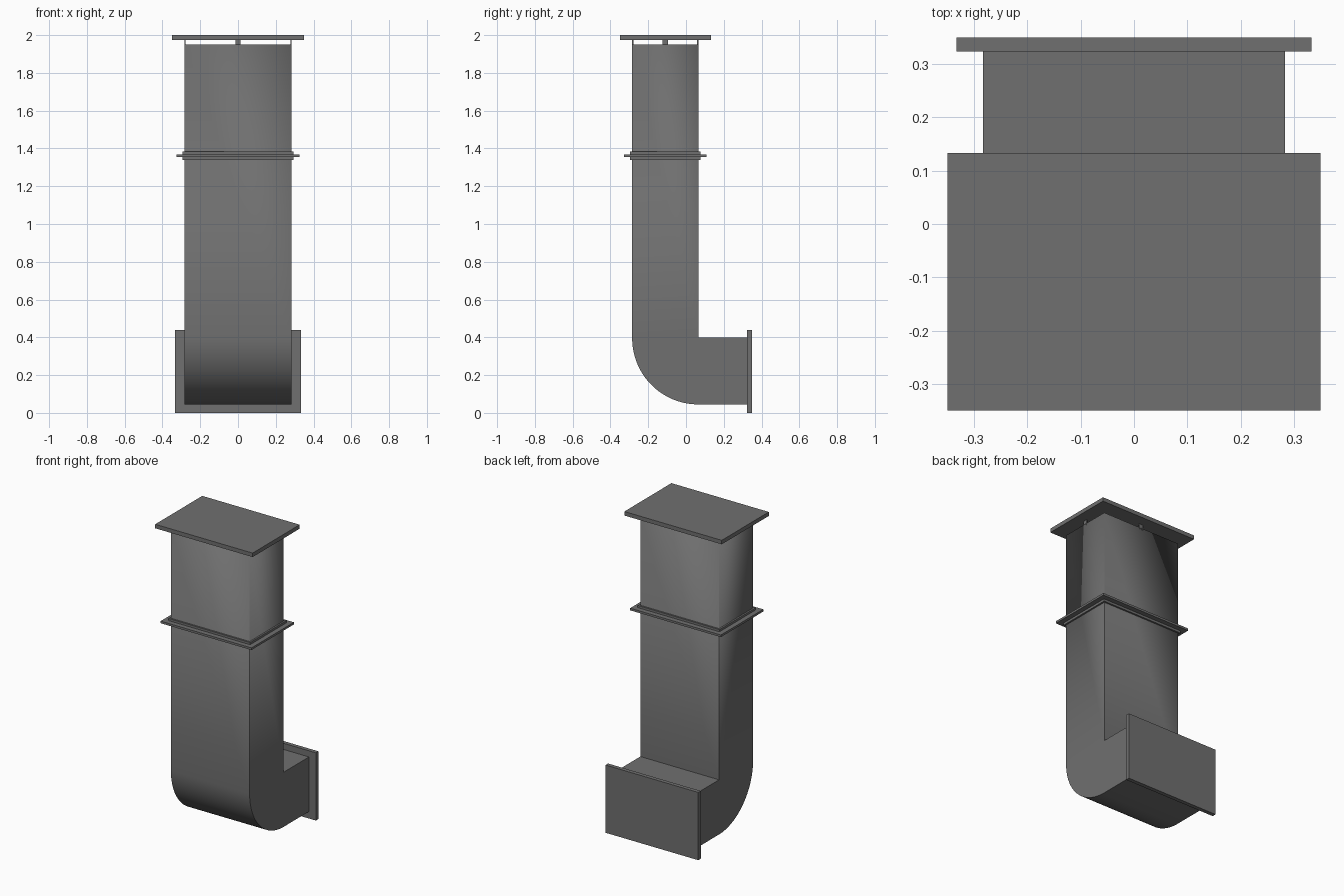
import bpy, bmesh, math

if "Cube" in bpy.data.objects:
    bpy.data.objects.remove(bpy.data.objects["Cube"])

grey = bpy.data.materials.new("dark_grey_metal")
grey.diffuse_color = (0.16, 0.16, 0.16, 1)
grey.use_nodes = True
grey.node_tree.nodes["Principled BSDF"].inputs["Base Color"].default_value = grey.diffuse_color


def finish(name, bm):
    bmesh.ops.recalc_face_normals(bm, faces=bm.faces)
    me = bpy.data.meshes.new(name)
    bm.to_mesh(me)
    bm.free()
    ob = bpy.data.objects.new(name, me)
    me.materials.append(grey)
    bpy.context.collection.objects.link(ob)
    return ob


def box(name, lo, hi):
    bm = bmesh.new()
    bmesh.ops.create_cube(bm, size=1)
    for v in bm.verts:
        v.co = [(a + b) / 2 + c * (b - a) for a, b, c in zip(lo, hi, v.co)]
    return finish(name, bm)


HX, Y0, Y1, TOP = 0.283, -0.285, 0.065, 1.95
YC = (Y0 + Y1) / 2

# Duct: side profile with a rounded outer elbow, extruded along x
R, N = Y1 - Y0, 32
profile = [(Y1, TOP), (Y0, TOP)]
for i in range(N + 1):
    a = math.pi + math.pi / 2 * i / N
    profile.append((Y1 + R * math.cos(a), 0.395 + R * math.sin(a)))
profile += [(0.328, 0.045), (0.328, 0.4), (Y1, 0.4)]
bm = bmesh.new()
face = bm.faces.new([bm.verts.new((-HX, y, z)) for y, z in profile])
ext = bmesh.ops.extrude_face_region(bm, geom=[face], use_keep_orig=True)
for v in [g for g in ext["geom"] if isinstance(g, bmesh.types.BMVert)]:
    v.co.x = HX
bmesh.ops.recalc_face_normals(bm, faces=bm.faces)
# open outlet under the cap
lid = [f for f in bm.faces if all(v.co.z > TOP - 0.001 for v in f.verts)]
bmesh.ops.delete(bm, geom=lid, context='FACES_ONLY')
duct = finish("duct", bm)
wall = duct.modifiers.new("wall", 'SOLIDIFY')
wall.thickness = 0.006
wall.offset = -1
bpy.context.view_layer.objects.active = duct
duct.select_set(True)
bpy.ops.object.shade_smooth_by_angle(angle=math.radians(30))


# Joint collar: sleeve and flange frames around the duct
def frame(name, grow, z0, z1):
    bm = bmesh.new()
    rings = []
    for g, z in ((grow, z0), (grow, z1), (-0.003, z1), (-0.003, z0)):
        rings.append([bm.verts.new((x, y, z)) for x, y in (
            (-HX - g, Y0 - g), (HX + g, Y0 - g), (HX + g, Y1 + g), (-HX - g, Y1 + g))])
    for k in range(4):
        a, b = rings[k], rings[(k + 1) % 4]
        for i in range(4):
            j = (i + 1) % 4
            bm.faces.new((a[i], a[j], b[j], b[i]))
    finish(name, bm)


frame("joint_sleeve", 0.011, 1.34, 1.383)
frame("joint_flange", 0.043, 1.355, 1.369)

# Wall plate at the elbow outlet
box("wall_plate", (-0.333, 0.324, 0), (0.333, 0.35, 0.44))

# Rain cap and the thin tabs carrying it
box("rain_cap", (-0.35, -0.35, 1.974), (0.35, 0.133, 2.0))
T, W = 0.006, 0.014
for side, x in (("left", -HX), ("right", HX - T)):
    box("cap_tab_" + side, (x, YC - W, TOP - 0.01), (x + T, YC + W, 1.976))
for side, y in (("front", Y0), ("back", Y1 - T)):
    box("cap_tab_" + side, (-W, y, TOP - 0.01), (W, y + T, 1.976))
